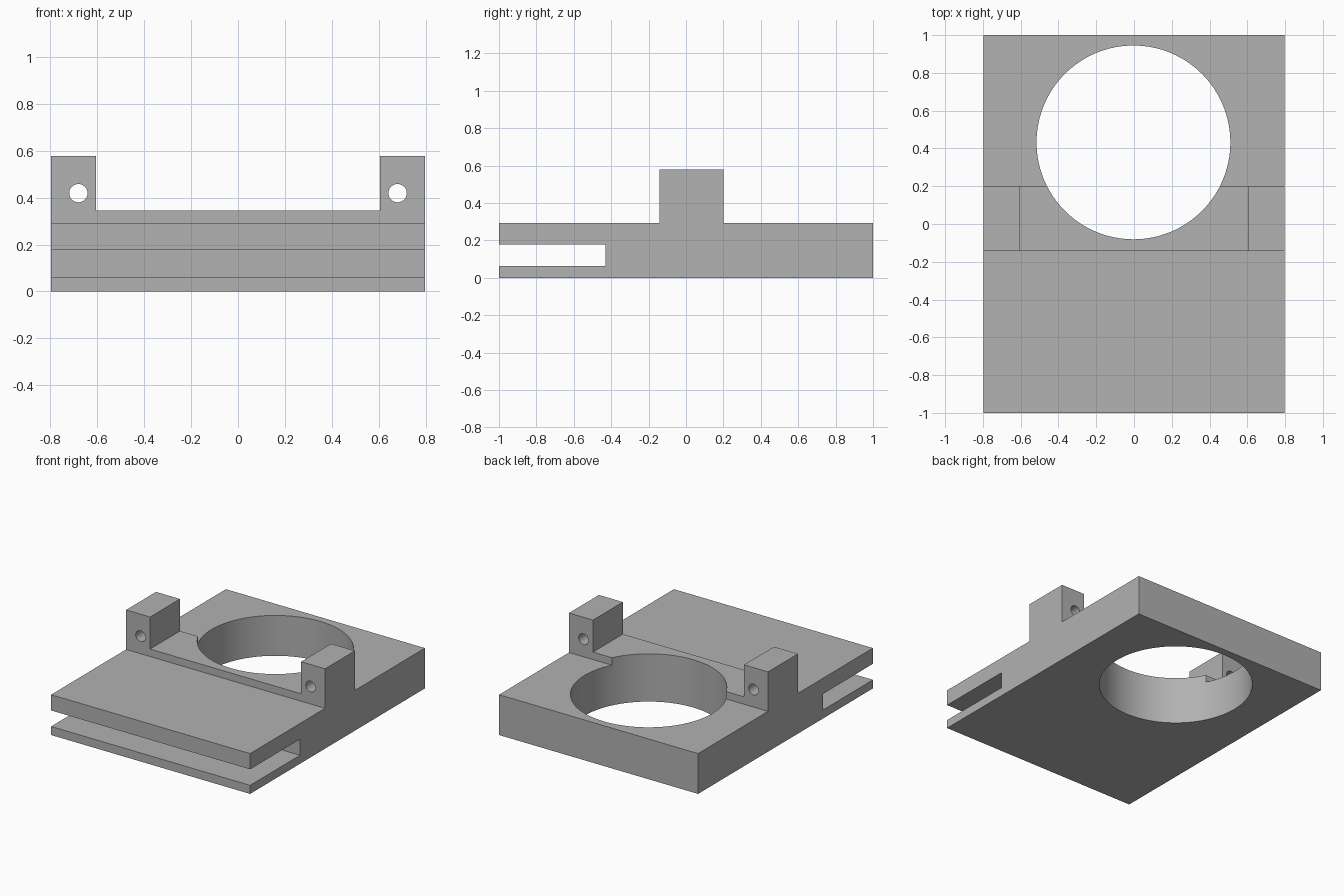
import bpy, bmesh, math
from mathutils import Matrix, Vector

if "Cube" in bpy.data.objects:
    bpy.data.objects.remove(bpy.data.objects["Cube"])

HALF_W = 0.797      # half width of the block
LUG_IN = 0.605      # inner face of each lug

grey = bpy.data.materials.new("mid grey")
grey.diffuse_color = (0.445, 0.445, 0.445, 1)
grey.use_nodes = True
grey.node_tree.nodes["Principled BSDF"].inputs["Base Color"].default_value = grey.diffuse_color


def make_object(name, bm):
    bmesh.ops.recalc_face_normals(bm, faces=bm.faces)
    mesh = bpy.data.meshes.new(name)
    bm.to_mesh(mesh)
    bm.free()
    mesh.materials.append(grey)
    obj = bpy.data.objects.new(name, mesh)
    bpy.context.collection.objects.link(obj)
    return obj


def extrude_side_profile(name, points, half_width):
    """Extrude a (y, z) outline across x."""
    bm = bmesh.new()
    face = bm.faces.new([bm.verts.new((-half_width, y, z)) for y, z in points])
    new = bmesh.ops.extrude_face_region(bm, geom=[face])["geom"]
    verts = [v for v in new if isinstance(v, bmesh.types.BMVert)]
    bmesh.ops.translate(bm, verts=verts, vec=Vector((2 * half_width, 0, 0)))
    return make_object(name, bm)


def cylinder(name, radius, depth, location, sides, along_y=False):
    bm = bmesh.new()
    turn = Matrix.Rotation(math.pi / 2, 4, 'X') if along_y else Matrix()
    bmesh.ops.create_cone(bm, cap_ends=True, segments=sides, radius1=radius,
                          radius2=radius, depth=depth,
                          matrix=Matrix.Translation(location) @ turn)
    return make_object(name, bm)


# Block with front slot and raised band, as one side outline
body = extrude_side_profile("mount_block", [
    (-1, 0), (1, 0), (1, 0.292), (0.2, 0.292), (0.2, 0.578), (-0.142, 0.578),
    (-0.142, 0.292), (-1, 0.292), (-1, 0.178), (-0.43, 0.178),
    (-0.43, 0.062), (-1, 0.062)], HALF_W)

# Gap between the lugs, leaving a low bridge
cutters = [extrude_side_profile("lug_gap_cutter", [
    (-0.3, 0.346), (0.4, 0.346), (0.4, 0.8), (-0.3, 0.8)], LUG_IN)]

# Large round opening
cutters.append(cylinder("bore_cutter", 0.513, 2, (-0.003, 0.432, 0), 128))

# Pin hole through each lug
for side, label in ((-1, "left"), (1, "right")):
    cutters.append(cylinder(label + "_pin_hole_cutter", 0.039, 1,
                            (side * 0.681, 0.03, 0.419), 48, along_y=True))

bpy.context.view_layer.objects.active = body
body.select_set(True)
for cutter in cutters:
    mod = body.modifiers.new(cutter.name, 'BOOLEAN')
    mod.operation = 'DIFFERENCE'
    mod.solver = 'EXACT'
    mod.object = cutter
    bpy.ops.object.modifier_apply(modifier=mod.name)
    bpy.data.objects.remove(cutter)

# Smooth bores, sharp block edges
bpy.ops.object.shade_smooth_by_angle(angle=math.radians(30))
